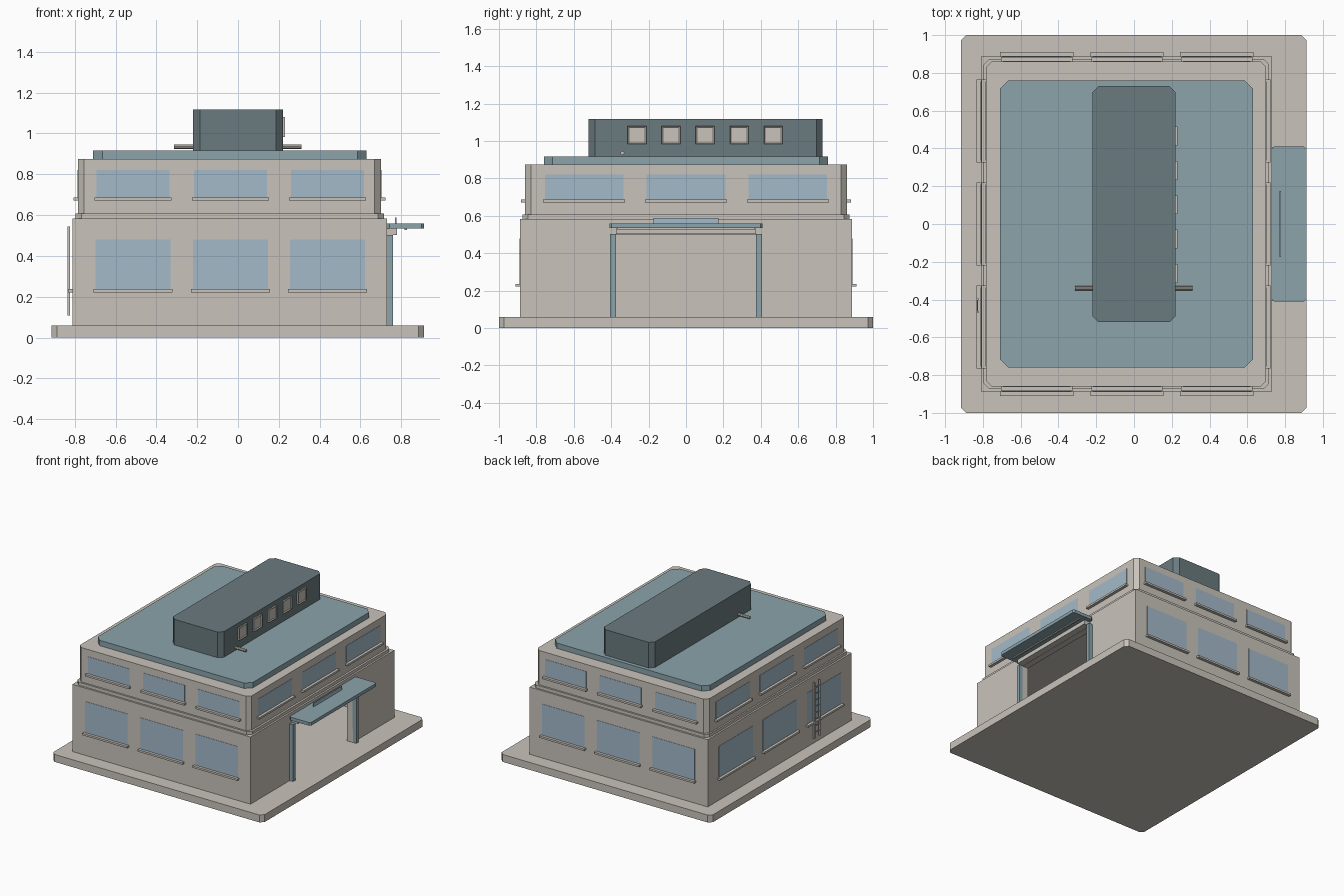
import bpy
import bmesh
import math
from mathutils import Vector

cube = bpy.data.objects.get("Cube")
if cube:
    bpy.data.objects.remove(cube, do_unlink=True)


def material(name, rgb):
    """Flat material from an 8-bit display colour."""
    linear = [((c / 255 + 0.055) / 1.055) ** 2.4 for c in rgb] + [1.0]
    mat = bpy.data.materials.new(name)
    mat.use_nodes = True
    mat.diffuse_color = linear
    mat.node_tree.nodes["Principled BSDF"].inputs["Base Color"].default_value = linear
    return mat


STONE = material("warm stone", (201, 196, 187))
TEAL = material("pale teal", (139, 164, 171))
SLATE = material("dark slate", (106, 122, 127))
GLASS = material("window blue", (163, 186, 201))


def finish(name, bm, mat):
    bmesh.ops.recalc_face_normals(bm, faces=bm.faces)
    mesh = bpy.data.meshes.new(name)
    bm.to_mesh(mesh)
    bm.free()
    mesh.materials.append(mat)
    obj = bpy.data.objects.new(name, mesh)
    bpy.context.collection.objects.link(obj)
    return obj


def block(name, x, y, z, mat, chamfer=0.0):
    """Box from (min, max) ranges, with optional cut vertical corners."""
    bm = bmesh.new()
    bmesh.ops.create_cube(bm, size=1)
    for v in bm.verts:
        v.co = Vector([(r[0] + r[1]) / 2 + c * (r[1] - r[0])
                       for r, c in zip((x, y, z), v.co)])
    if chamfer:
        upright = [e for e in bm.edges
                   if abs(e.verts[0].co.z - e.verts[1].co.z) > 1e-4]
        bmesh.ops.bevel(bm, geom=upright, offset=chamfer, segments=1, affect='EDGES')
    return finish(name, bm, mat)


def wall_block(name, side, wall, depth, along, z, mat):
    """Box standing out from a wall; side is an axis letter and a direction."""
    axis, sign = side
    out = sorted((wall - sign * 0.01, wall + sign * depth))
    x, y = (out, along) if axis == "x" else (along, out)
    return block(name, x, y, z, mat)


def rod(name, start, end, radius, mat, sides=8):
    start, end = Vector(start), Vector(end)
    bm = bmesh.new()
    bmesh.ops.create_cone(bm, cap_ends=True, segments=sides, radius1=radius,
                          radius2=radius, depth=(end - start).length)
    turn = Vector((0, 0, 1)).rotation_difference(end - start)
    for v in bm.verts:
        v.co = turn @ v.co + (start + end) / 2
    return finish(name, bm, mat)


def carve(target, cutter):
    mod = target.modifiers.new("opening", 'BOOLEAN')
    mod.operation = 'DIFFERENCE'
    mod.solver = 'EXACT'
    mod.object = cutter
    bpy.context.view_layer.objects.active = target
    bpy.ops.object.modifier_apply(modifier=mod.name)
    bpy.data.objects.remove(cutter, do_unlink=True)


# Stacked masses
block("ground_slab", (-0.915, 0.912), (-1, 1), (0, 0.058), STONE, 0.027)
ground = block("ground_floor", (-0.81, 0.73), (-0.888, 0.888), (0.05, 0.583), STONE)
block("ledge", (-0.796, 0.716), (-0.874, 0.874), (0.583, 0.607), STONE, 0.03)
block("upper_floor", (-0.784, 0.70), (-0.86, 0.86), (0.607, 0.875), STONE, 0.03)
block("roof_deck", (-0.71, 0.63), (-0.76, 0.76), (0.875, 0.917), TEAL, 0.045)
block("roof_cabin", (-0.22, 0.22), (-0.52, 0.73), (0.917, 1.117), SLATE, 0.033)

# Hollow hall with a wide entrance
carve(ground, block("hall_cutter", (-0.76, 0.68), (-0.84, 0.84), (0.058, 0.54), STONE))
carve(ground, block("door_cutter", (0.6, 0.8), (-0.375, 0.375), (0.058, 0.5), STONE))

# Window rows: (label, side, wall position, centres, pane width, sill z, head z)
SHORT = (-0.515, -0.037, 0.438)
LONG = (-0.545, 0, 0.545)
rows = [
    ("upper_front", ("y", -1), -0.86, SHORT, 0.358, 0.685, 0.82),
    ("upper_back", ("y", 1), 0.86, SHORT, 0.358, 0.685, 0.82),
    ("upper_left", ("x", 1), 0.70, LONG, 0.42, 0.685, 0.82),
    ("upper_right", ("x", -1), -0.784, LONG, 0.42, 0.685, 0.82),
    ("lower_front", ("y", -1), -0.888, SHORT, 0.367, 0.235, 0.48),
    ("lower_back", ("y", 1), 0.888, SHORT, 0.367, 0.235, 0.48),
    ("lower_right", ("x", -1), -0.81, LONG, 0.42, 0.235, 0.48),
]
for label, side, wall, centres, width, low, high in rows:
    for c in centres:
        half = width / 2
        wall_block(label + "_pane", side, wall, 0.002,
                   (c - half, c + half), (low, high), GLASS)
        wall_block(label + "_sill", side, wall, 0.023,
                   (c - half - 0.01, c + half + 0.01), (low - 0.013, low + 0.002), STONE)

# Cabin windows with a raised rim
for i in range(5):
    c = -0.262 + 0.182 * i
    bm = bmesh.new()
    bmesh.ops.create_cube(bm, size=1)
    for v in bm.verts:
        v.co = Vector((0.222 + v.co.x * 0.018, c + v.co.y * 0.1, 1.032 + v.co.z * 0.097))
    face = max(bm.faces, key=lambda f: f.calc_center_median().x)
    bmesh.ops.inset_region(bm, faces=[face], thickness=0.01)
    for v in face.verts:
        v.co.x -= 0.006
    finish("cabin_window", bm, STONE)

# Roof pipe passing through the cabin
rod("roof_pipe", (-0.313, -0.34, 0.936), (0.31, -0.34, 0.936), 0.011, STONE)

# Entrance canopy
block("canopy", (0.73, 0.912), (-0.41, 0.41), (0.534, 0.559), TEAL, 0.012)
block("canopy_lintel", (0.72, 0.78), (-0.375, 0.375), (0.502, 0.534), STONE)
block("canopy_strip", (0.815, 0.828), (-0.37, 0.37), (0.527, 0.535), STONE)
block("canopy_panel", (0.77, 0.777), (-0.175, 0.175), (0.555, 0.588), GLASS)
for s in (-1, 1):
    block("entrance_post", (0.725, 0.76), sorted((s * 0.375, s * 0.405)),
          (0.055, 0.502), TEAL)

# Wall ladder
for y in (-0.465, -0.4):
    block("ladder_rail", (-0.835, -0.823), (y - 0.005, y + 0.005), (0.108, 0.544), STONE)
for i in range(8):
    z = 0.15 + 0.05 * i
    rod("ladder_rung", (-0.829, -0.465, z), (-0.829, -0.4, z), 0.004, STONE, 6)
